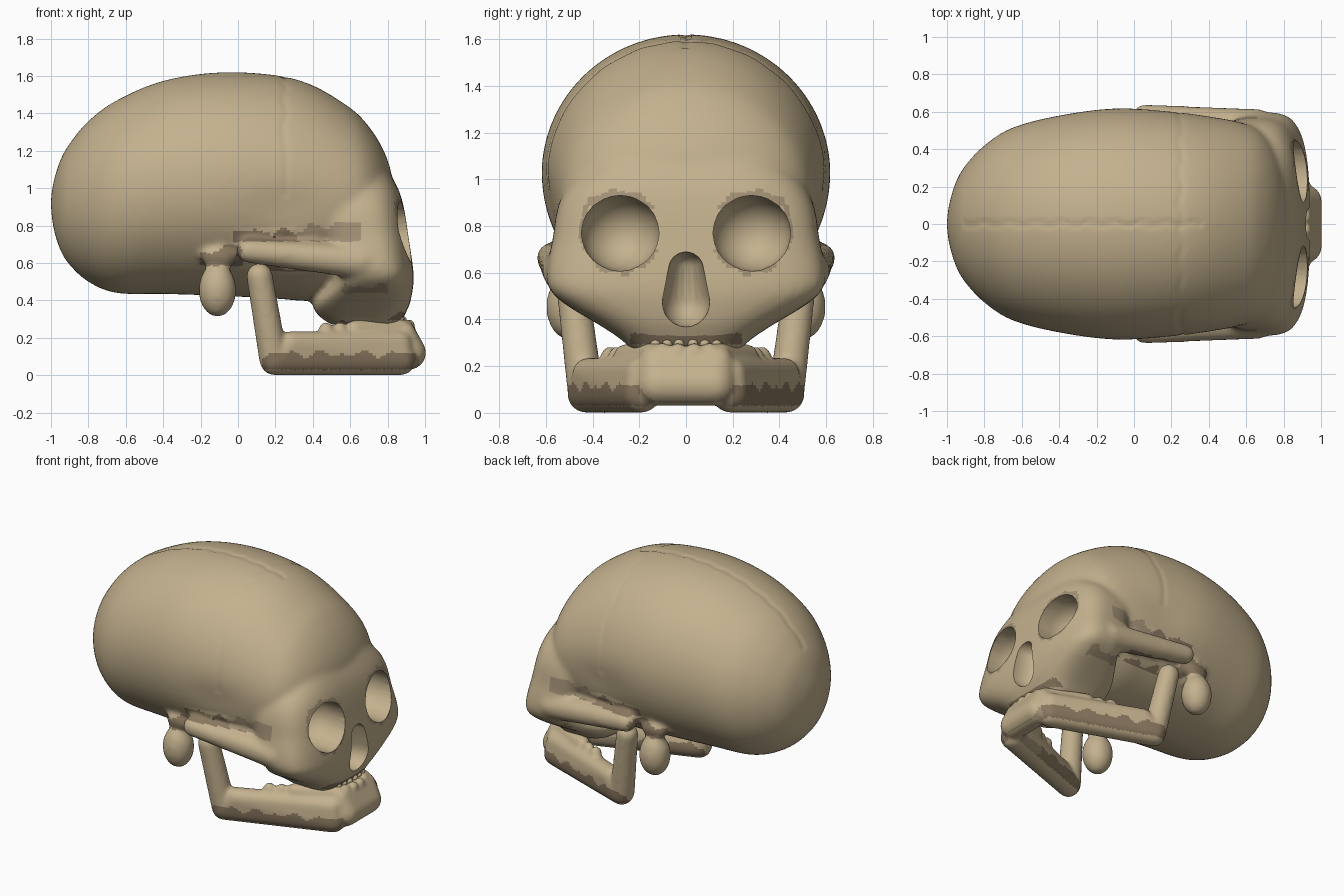
import bpy, bmesh, math
from mathutils import Vector

if "Cube" in bpy.data.objects:
    bpy.data.objects.remove(bpy.data.objects["Cube"])


def material(name, rgb):
    m = bpy.data.materials.new(name)
    m.diffuse_color = (*rgb, 1)
    m.use_nodes = True
    m.node_tree.nodes["Principled BSDF"].inputs["Base Color"].default_value = m.diffuse_color
    return m


MATERIALS = [material("bone", (0.55, 0.44, 0.27)),
             material("brown_stain", (0.25, 0.185, 0.115)),
             material("pale_stain", (0.36, 0.28, 0.18))]

# Unit ball points shared by every hull
ball = bmesh.new()
bmesh.ops.create_icosphere(ball, subdivisions=3, radius=1)
BALL = [v.co.copy() for v in ball.verts]
ball.free()


def spline(rows, steps=5):
    """Smooth (Catmull-Rom) in-between rows for a loft table."""
    out = []
    for i in range(len(rows) - 1):
        a, b, c, d = rows[max(i - 1, 0)], rows[i], rows[i + 1], rows[min(i + 2, len(rows) - 1)]
        for t in (k / steps for k in range(steps)):
            out.append([q + .5 * t * (r - p + t * (2 * p - 5 * q + 4 * r - s + t * (3 * (q - r) + s - p)))
                        for p, q, r, s in zip(a, b, c, d)])
    return out + [rows[-1]]


def add_loft(bm, rings):
    """Skin closed rings of points and cap both ends."""
    loops = [[bm.verts.new(p) for p in ring] for ring in rings]
    n = len(loops[0])
    for a, b in zip(loops, loops[1:]):
        for i in range(n):
            j = (i + 1) % n
            bm.faces.new((a[i], a[j], b[j], b[i]))
    bm.faces.new(loops[0][::-1])
    bm.faces.new(loops[-1])


def add_hull(bm, balls, mirror=False):
    """Convex hull round a set of (centre, radius or radii) ellipsoids."""
    for s in ((1, -1) if mirror else (1,)):
        tmp = bmesh.new()
        for c, r in balls:
            r = r if isinstance(r, tuple) else (r, r, r)
            for p in BALL:
                tmp.verts.new((c[0] + p.x * r[0], s * (c[1] + p.y * r[1]), c[2] + p.z * r[2]))
        bmesh.ops.convex_hull(tmp, input=tmp.verts[:])
        bmesh.ops.delete(tmp, geom=[v for v in tmp.verts if not v.link_faces], context='VERTS')
        bmesh.ops.recalc_face_normals(tmp, faces=tmp.faces[:])
        me = bpy.data.meshes.new("tmp")
        tmp.to_mesh(me)
        tmp.free()
        bm.from_mesh(me)
        bpy.data.meshes.remove(me)


def make_object(name, bm):
    bmesh.ops.recalc_face_normals(bm, faces=bm.faces[:])
    me = bpy.data.meshes.new(name)
    bm.to_mesh(me)
    bm.free()
    ob = bpy.data.objects.new(name, me)
    bpy.context.collection.objects.link(ob)
    for m in MATERIALS:
        ob.data.materials.append(m)
    return ob


def apply_mod(ob, kind, **settings):
    bpy.context.view_layer.objects.active = ob
    m = ob.modifiers.new(kind, kind)
    for k, v in settings.items():
        setattr(m, k, v)
    bpy.ops.object.modifier_apply(modifier=m.name)


def fuse(ob, voxel, smooth):
    apply_mod(ob, 'REMESH', mode='VOXEL', voxel_size=voxel)
    apply_mod(ob, 'SMOOTH', factor=0.5, iterations=smooth)


def finish(ob, rule, angle=40):
    info = [(p.center.copy(), p.normal.copy()) for p in ob.data.polygons]
    flags = [int(rule(c.x, abs(c.y), c.z, n)) for c, n in info]
    ob.data.polygons.foreach_set("material_index", flags)
    bpy.ops.object.select_all(action='DESELECT')
    ob.select_set(True)
    bpy.context.view_layer.objects.active = ob
    bpy.ops.object.shade_smooth_by_angle(angle=math.radians(angle))


N = 72
ANG = [2 * math.pi * i / N for i in range(N)]

# Braincase: x, top z, bottom z, half width
bm = bmesh.new()
case = [(-1.0, .95, .89, .03), (-.985, 1.04, .78, .12), (-.95, 1.15, .67, .23), (-.9, 1.24, .59, .315),
        (-.8, 1.36, .50, .42), (-.65, 1.47, .44, .515), (-.4, 1.575, .435, .58), (-.1, 1.62, .425, .618),
        (.2, 1.605, .41, .605), (.4, 1.55, .40, .58), (.6, 1.43, .46, .535), (.7, 1.33, .56, .475),
        (.77, 1.22, .68, .37), (.81, 1.12, .8, .23), (.825, 1.04, .88, .08)]
add_loft(bm, [[(x, w * math.cos(a), (t + b) / 2 + (t - b) / 2 * math.sin(a)) for a in ANG]
              for x, t, b, w in spline(case)])

# Face block: z, half width, front x, back x (rounded-square sections)
face = [(1.12, .36, .79, .35), (.99, .495, .86, .33), (.88, .55, .89, .35), (.75, .57, .91, .40),
        (.62, .595, .93, .46), (.53, .585, .94, .5), (.46, .51, .935, .46), (.385, .385, .92, .40),
        (.32, .285, .89, .43), (.27, .23, .87, .5)]


def power(v, e=2 / 3.2):
    return math.copysign(abs(v) ** e, v)


add_loft(bm, [[((f + b) / 2 + (f - b) / 2 * power(math.cos(a)), w * power(math.sin(a)), z) for a in ANG]
              for z, w, f, b in spline(face, 3)])

# Cheek arches and the bony knobs behind the jaw
add_hull(bm, [((.055, .575, .665), .065), ((.66, .525, .605), .09)], True)
add_hull(bm, [((-.11, .50, .455), (.102, .1, .145))], True)
add_hull(bm, [((-.1, .49, .63), (.1, .06, .06))], True)
skull = make_object("skull", bm)
fuse(skull, 0.018, 8)

# Seam grooves and temple hollows
normals = [v.normal.copy() for v in skull.data.vertices]
for v, n in zip(skull.data.vertices, normals):
    x, y, z = v.co
    d = 0
    if z > .95:
        seam = abs(x - .25 - .008 * math.sin(40 * y))
        d += .005 * math.exp(-(seam / .014) ** 2)
    if z > 1.1 and -.92 < x < .36:
        d += .007 * math.exp(-((y - .006 * math.sin(45 * x)) / .014) ** 2)
    if abs(y) > .4 and z > .78:
        d += .015 * math.exp(-((x - .25) / .2) ** 2 - ((z - .9) / .12) ** 2)
    if d > .0005:
        v.co = Vector((x, y, z)) - n * d

# Eye sockets and nose opening
bm = bmesh.new()
add_hull(bm, [((.79, .28, .77), (.18, .168, .16)), ((1.05, .285, .77), .166)], True)
add_hull(bm, [((.93, 0, .475), (.15, .102, .108)), ((.93, 0, .615), (.12, .075, .075))])
cutter = make_object("opening_cutter", bm)
apply_mod(skull, 'BOOLEAN', object=cutter, operation='DIFFERENCE', solver='FLOAT')
cutter.hide_render = True
cutter.hide_viewport = True


def skull_stain(x, y, z, n):
    wob = .012 * math.sin(37 * x + 23 * z) + .008 * math.sin(71 * y + 50 * x)
    ring = math.hypot(y - .28, z - .77)
    if x > .78 and n.x > .2 and ring < .185 + wob and (z < .70 or z > .88 or y > .42):
        return 2                                            # socket rims
    if x > .55 and y < .24 and abs(z - .31) < .02 + wob:
        return 1                                            # gum line
    if y > .45 and .32 < x < .65 and .72 < z < .735 + .14 * x + wob:
        return 2                                            # temple patch
    if y > .45 and -.02 < x < .6 and .715 < z < .77 + wob:
        return 1                                            # above the arch
    if y > .42 and -.2 < x < .02 and .585 < z < .70 + .3 * min(x, 0) + wob:
        return 1                                            # behind the arch
    if .1 < x < .5 and .40 < y < .56 and .5 < z < .58 + wob:
        return 1                                            # under the arch
    return 2 if .55 < x < .8 and y > .35 and .44 < z < .475 + wob else 0


finish(skull, skull_stain)

# Lower jaw: upright branches, side bars, tooth ridge, chin and teeth
bm = bmesh.new()
add_hull(bm, [((.115, .485, .53), .07), ((.19, .43, .09), .078)], True)
add_hull(bm, [((.195, .43, .078), .078), ((.28, .42, .17), .066),
              ((.87, .19, .078), .078), ((.86, .19, .17), .07)], True)
add_hull(bm, [((.62, .26, .245), .05), ((.87, .14, .25), .05)], True)
add_hull(bm, [((.915, .12, .12), .09), ((.915, -.12, .12), .09),
              ((.89, .14, .225), .06), ((.89, -.14, .225), .06)])
for x, y, z, r in [(.47, .325, .245, .04), (.545, .295, .25, .036),
                   (.9, .1, .268, .034), (.915, .035, .268, .034)]:
    add_hull(bm, [((x, y, z), r)], True)
jaw = make_object("lower_jaw", bm)
fuse(jaw, 0.014, 6)


def jaw_stain(x, y, z, n):
    top = .115 + .012 * math.sin(31 * x) + .01 * math.sin(53 * x + 9 * y)
    if not (.03 < z < top and n.z > -.8 and x > .13):
        return 0
    return 1 if y > .2 else 2 * (z < .1 and x < .97)


finish(jaw, jaw_stain)

# Upper front teeth
bm = bmesh.new()
for y in (.03, .08, .13):
    add_hull(bm, [((.885 - .15 * y, y, .295), .022)], True)
finish(make_object("upper_teeth", bm), lambda x, y, z, n: 0)
